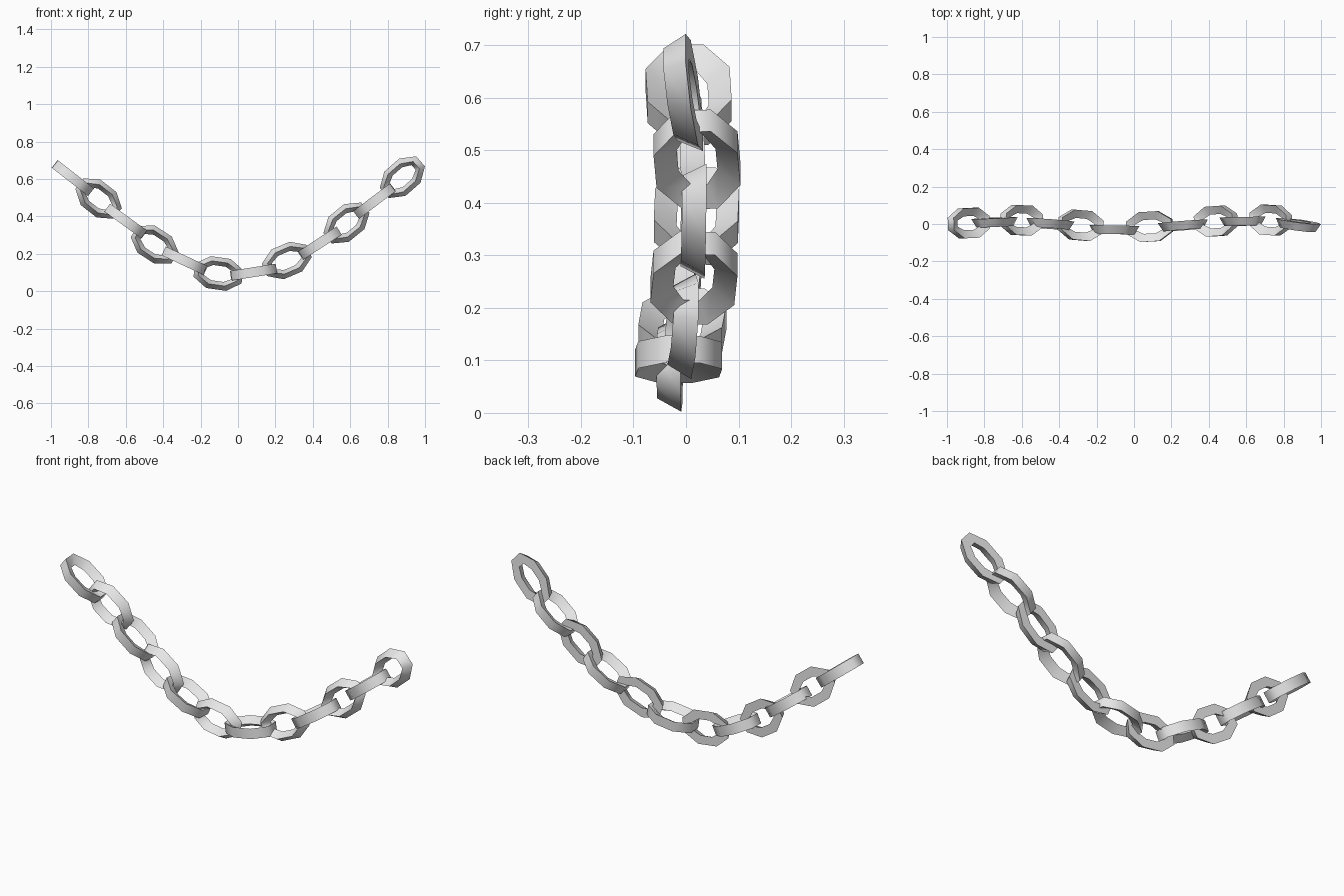
import bpy, bmesh, math
from mathutils import Vector

if "Cube" in bpy.data.objects:
    bpy.data.objects.remove(bpy.data.objects["Cube"])

steel = bpy.data.materials.new("light_grey_steel")
steel.diffuse_color = (0.8, 0.8, 0.8, 1)
steel.use_nodes = True
steel.node_tree.nodes["Principled BSDF"].inputs["Base Color"].default_value = steel.diffuse_color

# Link centres and pitch angle (degrees) along the hanging chain
LINKS = [
    (-0.883, 0.005, 0.605, -38), (-0.745, 0.012, 0.495, -38),
    (-0.60, 0.020, 0.375, -36), (-0.447, 0.002, 0.250, -33),
    (-0.285, -0.007, 0.163, -25), (-0.105, -0.028, 0.095, -8),
    (0.083, -0.014, 0.102, 9), (0.262, -0.006, 0.165, 23),
    (0.437, 0.015, 0.257, 33), (0.580, 0.017, 0.365, 39),
    (0.730, 0.021, 0.482, 37), (0.877, -0.004, 0.608, 41),
]

# Triangular bar section: (half length, half width, height) of each ring
UPRIGHT = [(0.130, 0.086, -0.020), (0.105, 0.062, 0.026), (0.080, 0.041, -0.020)]
FLAT = [(0.122, 0.080, -0.026), (0.122, 0.080, 0.026), (0.078, 0.037, 0.0)]
SIDES = 8


def make_link(name, section, centre, along, normal):
    """Stretched eight-sided ring with a three-sided bar."""
    along = along.normalized()
    normal = (normal - along * normal.dot(along)).normalized()
    across = normal.cross(along)
    bm = bmesh.new()
    rings = []
    k = 1 / math.cos(math.pi / SIDES)
    for i in range(SIDES):
        a = 2 * math.pi * (i + 0.5) / SIDES
        rings.append([bm.verts.new(centre + along * (l * k * math.cos(a))
                                   + across * (w * k * math.sin(a)) + normal * h)
                      for l, w, h in section])
    for i in range(SIDES):
        r, s = rings[i], rings[(i + 1) % SIDES]
        for j in range(3):
            n = (j + 1) % 3
            bm.faces.new((r[j], s[j], s[n], r[n]))
    bmesh.ops.recalc_face_normals(bm, faces=bm.faces)
    me = bpy.data.meshes.new(name)
    bm.to_mesh(me)
    bm.free()
    me.materials.append(steel)
    ob = bpy.data.objects.new(name, me)
    bpy.context.collection.objects.link(ob)
    bpy.ops.object.select_all(action='DESELECT')
    ob.select_set(True)
    bpy.context.view_layer.objects.active = ob
    bpy.ops.object.shade_smooth_by_angle(angle=math.radians(70))


# Alternate links lie flat and upright, following the sideways sway
for i, (x, y, z, pitch) in enumerate(LINKS):
    p, q = LINKS[max(i - 1, 0)], LINKS[min(i + 1, len(LINKS) - 1)]
    sway = (q[1] - p[1]) / (q[0] - p[0])
    c, s = math.cos(math.radians(pitch)), math.sin(math.radians(pitch))
    flat = i % 2 == 0
    normal = Vector((-s, 0, c)) if flat else Vector((0, -1, 0))
    make_link(f"chain_link_{i + 1:02d}", FLAT if flat else UPRIGHT,
              Vector((x, y, z)), Vector((c, sway * c, s)), normal)
